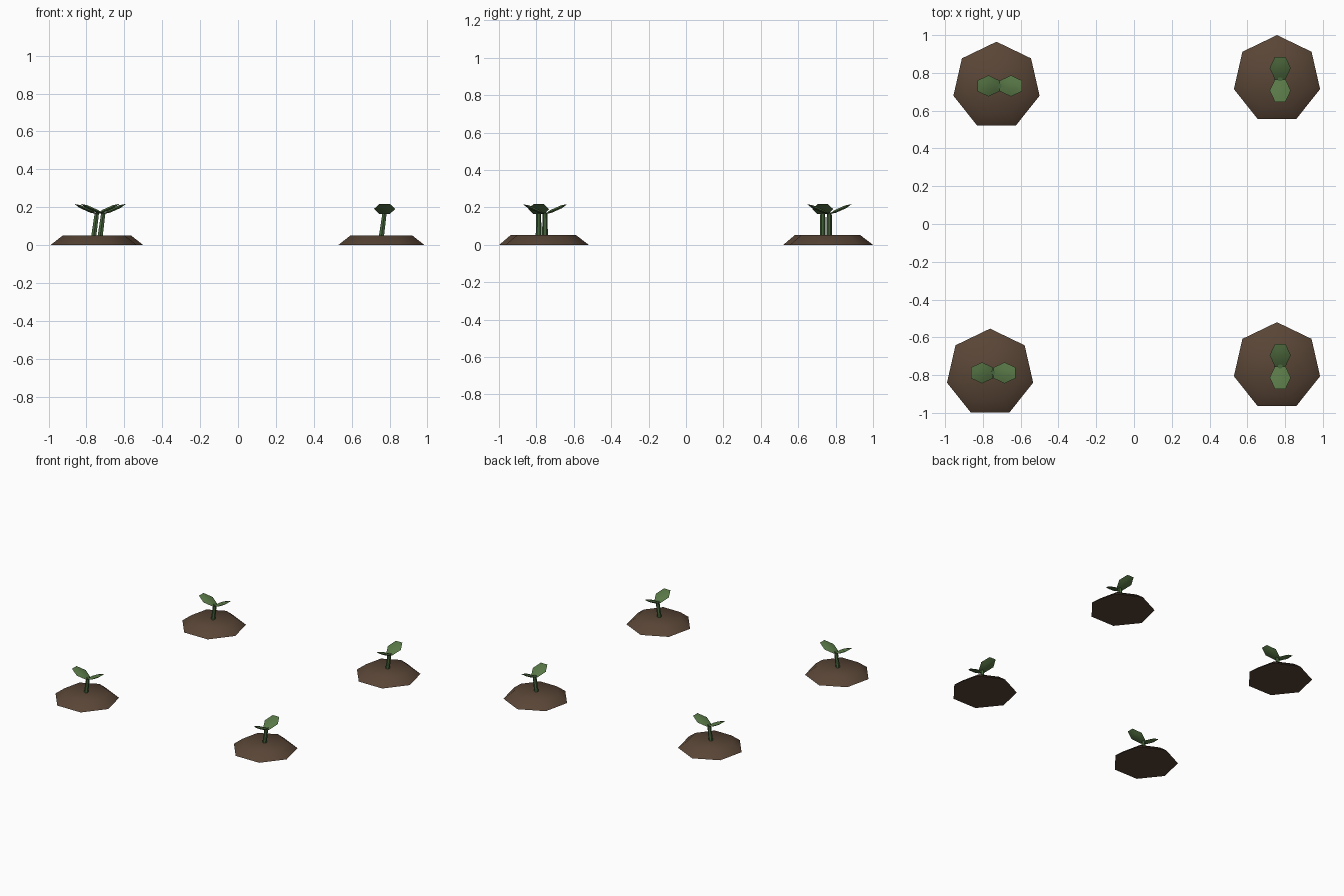
import bpy, bmesh, math
from mathutils import Matrix, Vector

cube = bpy.data.objects.get("Cube")
if cube:
    bpy.data.objects.remove(cube, do_unlink=True)


def material(name, rgb):
    m = bpy.data.materials.new(name)
    m.use_nodes = True
    m.diffuse_color = (*rgb, 1)
    m.node_tree.nodes["Principled BSDF"].inputs["Base Color"].default_value = (*rgb, 1)
    return m


SOIL = material("soil brown", (0.100, 0.060, 0.037))
STEM = material("stem green", (0.062, 0.130, 0.045))
LEAF = material("leaf green", (0.098, 0.185, 0.062))


def stacked(name, sides, rings, mat, matrix, smooth=0):
    """Closed solid from polygon rings (x offset, z, x radius, y radius)."""
    bm = bmesh.new()
    loops = []
    for dx, z, rx, ry in rings:
        angles = [math.tau * i / sides for i in range(sides)]
        loops.append([bm.verts.new((dx - rx * math.sin(a), ry * math.cos(a), z))
                      for a in angles])
    for low, high in zip(loops, loops[1:]):
        for i in range(sides):
            j = (i + 1) % sides
            bm.faces.new((low[i], low[j], high[j], high[i]))
    bm.faces.new(loops[0][::-1])
    bm.faces.new(loops[-1])
    bmesh.ops.recalc_face_normals(bm, faces=bm.faces)
    mesh = bpy.data.meshes.new(name)
    bm.to_mesh(mesh)
    bm.free()
    mesh.materials.append(mat)
    obj = bpy.data.objects.new(name, mesh)
    obj.matrix_world = matrix
    bpy.context.collection.objects.link(obj)
    if smooth:
        bpy.ops.object.select_all(action="DESELECT")
        obj.select_set(True)
        bpy.context.view_layer.objects.active = obj
        bpy.ops.object.shade_smooth_by_angle(angle=math.radians(smooth))
    return obj


def seedling(place, x, y, turn):
    base = Matrix.Translation((x, y, 0))
    # Seven-sided soil mound
    stacked(place + "_mound", 7, [(0, 0, 0.234, 0.234), (0, 0.052, 0.166, 0.166)],
            SOIL, base, 60)
    # Leaning stem
    stacked(place + "_stem", 6, [(-0.002, 0.03, 0.016, 0.016), (0.017, 0.172, 0.013, 0.013)],
            STEM, base)
    # Pair of raised six-sided leaves
    for side, angle in (("first", turn), ("second", turn + 180)):
        pose = (base @ Matrix.Translation((0.017, 0, 0.191))
                @ Matrix.Rotation(math.radians(angle), 4, "Z")
                @ Matrix.Translation((0.0595, 0, 0))
                @ Matrix.Rotation(math.radians(-24), 4, "Y"))
        stacked(place + "_" + side + "_leaf", 6,
                [(0, -0.008, 0.036, 0.027), (0, 0, 0.075, 0.056), (0, 0.008, 0.036, 0.027)],
                LEAF, pose, 20)


seedling("front_left", 0.757, -0.754, 90)
seedling("back_left", 0.757, 0.766, 90)
seedling("front_right", -0.762, -0.788, 0)
seedling("back_right", -0.728, 0.731, 0)
